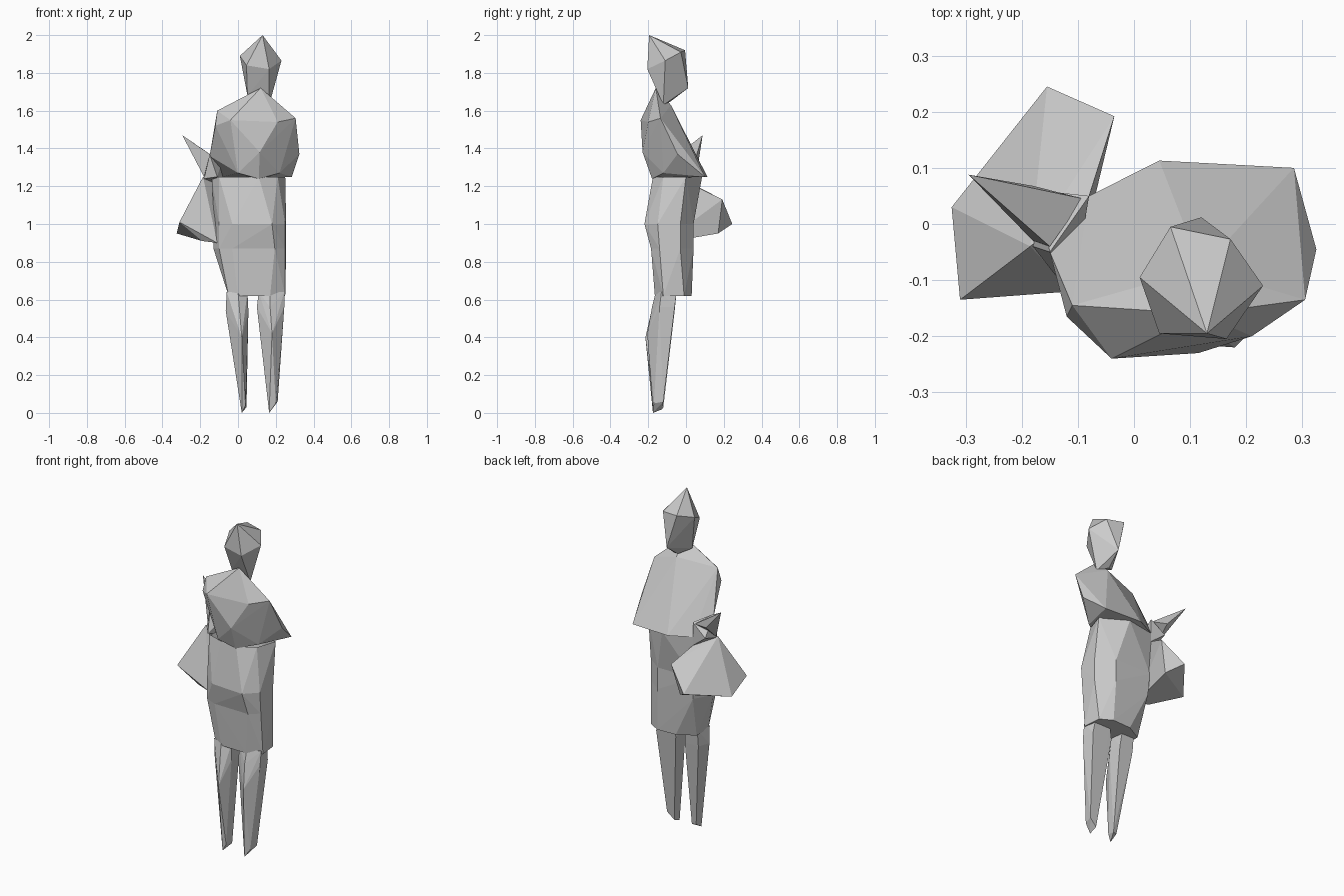
import bpy, bmesh


def ring(z, *xy):
    """Flat cross-section at height z."""
    return [(x, y, z) for x, y in xy]


def facet(name, pts, open_top=False, open_bottom=False):
    """Faceted solid stretched over its corner points; joined ends can be left open."""
    bm = bmesh.new()
    for p in pts:
        bm.verts.new(p)
    res = bmesh.ops.convex_hull(bm, input=bm.verts[:])
    loose = [v for v in bm.verts if not v.link_faces]
    bmesh.ops.delete(bm, geom=loose, context='VERTS')
    bmesh.ops.recalc_face_normals(bm, faces=bm.faces[:])
    bm.normal_update()
    caps = [f for f in bm.faces if (open_top and f.normal.z > 0.98)
            or (open_bottom and f.normal.z < -0.98)]
    bmesh.ops.delete(bm, geom=caps, context='FACES')
    me = bpy.data.meshes.new(name)
    bm.to_mesh(me)
    bm.free()
    ob = bpy.data.objects.new(name, me)
    bpy.context.collection.objects.link(ob)
    return ob


# head tapering into the neck
facet("head", [(.13, -.195, 2), (.01, -.095, 1.89), (.23, -.11, 1.865),
               (.065, -.005, 1.92), (.172, -.027, 1.91), (.045, -.195, 1.84),
               (.165, -.205, 1.82), (.12, .012, 1.72), (.05, -.13, 1.68),
               (.165, -.12, 1.63), (.11, -.08, 1.65)])

# chest with shoulders and folded arms
facet("chest", [(.12, -.16, 1.72), (.12, -.08, 1.63),
                (-.11, -.145, 1.60), (-.04, -.24, 1.55), (-.12, -.165, 1.52),
                (.305, -.135, 1.56), (.21, -.2, 1.54),
                (.325, -.045, 1.37), (.285, .1, 1.25), (.045, .113, 1.25),
                (.115, -.23, 1.38), (0, -.19, 1.27), (.11, -.18, 1.24),
                (.22, -.12, 1.27), (-.15, -.05, 1.36), (-.08, .05, 1.25)])

# coat: waist, hips and skirt share their cross-sections
waist = ring(1.25, (0, -.165), (.11, -.175), (.21, -.12), (.25, .0),
             (.1, .085), (-.08, .05), (-.14, -.05), (-.1, -.13))
hips = ring(1.0, (-.03, -.205), (.18, -.22), (.25, -.15), (.255, -.03),
            (.16, .04), (-.08, .04), (-.125, -.06), (-.1, -.15))
seat = ring(.87, (-.03, -.18), (.195, -.185), (.25, -.14), (.255, -.03),
            (.16, .04), (-.07, .035), (-.13, -.07), (-.1, -.15))
hem = ring(.62, (-.05, -.14), (0, -.16), (.17, -.165), (.25, -.12),
           (.24, -.01), (.17, .03), (.05, .025), (-.05, -.03))
facet("coat_waist", waist + hips, True, True)
facet("coat_hips", hips + seat, True, True)
facet("coat_skirt", seat + hem, True, False)

# legs
facet("left_leg", ring(.64, (-.06, -.14), (0, -.16), (.05, -.13), (.04, -.05), (-.04, -.05))
      + ring(.54, (-.065, -.13), (0, -.18), (.055, -.14), (.05, -.06), (-.04, -.06))
      + [(.02, -.215, .4), (-.04, -.14, .4), (.02, -.09, .35),
         (.02, -.175, 0), (.02, -.125, .03), (.045, -.12, .03), (.04, -.17, .04)])
facet("right_leg", ring(.64, (.11, -.14), (.17, -.16), (.245, -.13), (.23, -.05), (.13, -.05))
      + ring(.56, (.1, -.14), (.17, -.18), (.245, -.14), (.24, -.06), (.11, -.06))
      + [(.18, -.205, .42), (.237, -.14, .45), (.2, -.09, .35),
         (.165, -.175, 0), (.165, -.125, .02), (.21, -.12, .06), (.2, -.17, .05)])

# arm end with the pointed flare above the bag
facet("forearm_cuff", [(-.15, -.05, 1.37), (-.08, .05, 1.34), (-.18, -.04, 1.24),
                       (-.17, .06, 1.27), (-.08, .05, 1.2), (-.11, -.13, 1.25)])
facet("cuff_flare", [(-.295, .088, 1.47), (-.15, -.04, 1.37), (-.18, -.03, 1.25),
                     (-.18, .068, 1.34), (-.09, .045, 1.33)])

# bag hanging from the arm
facet("bag", [(-.155, .245, 1.0), (-.035, .192, 1.13), (-.08, .17, .95),
              (-.325, .03, .95), (-.31, -.135, 1.01), (-.19, -.1, .91),
              (-.185, -.04, 1.25), (-.08, .05, 1.2), (-.11, -.12, .9),
              (-.1, .03, .94)])
